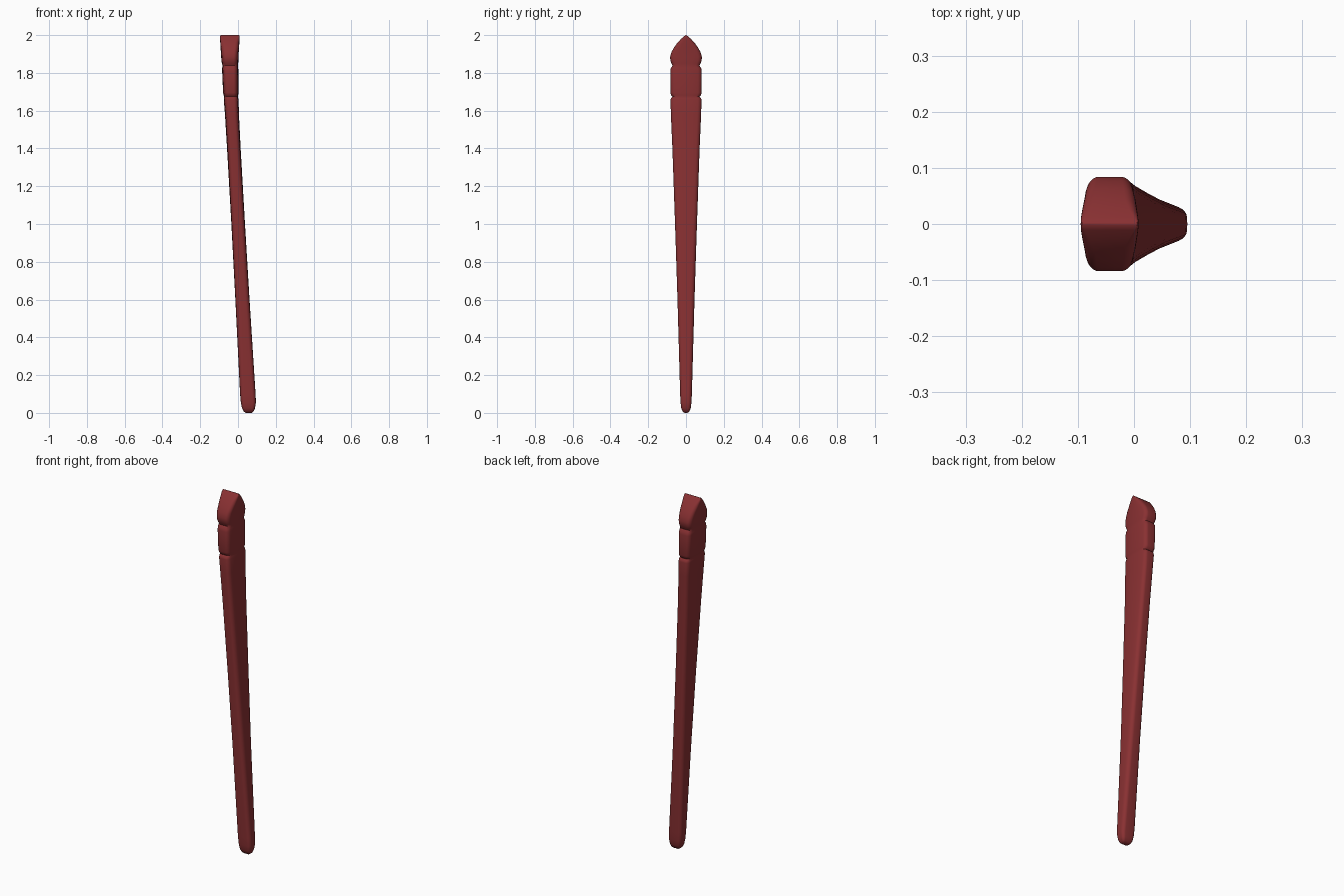
import bpy, bmesh, math

red = bpy.data.materials.new("dark_red")
red.diffuse_color = (0.25, 0.03, 0.032, 1)

# Stations from foot to crest: z, left x, right x, half width in y
STATIONS = [
    (0.000, 0.042, 0.072, 0.008), (0.008, 0.030, 0.083, 0.018),
    (0.025, 0.021, 0.090, 0.025), (0.055, 0.015, 0.095, 0.029),
    (0.100, 0.011, 0.093, 0.031), (0.60, -0.014, 0.061, 0.045),
    (1.00, -0.035, 0.037, 0.058), (1.40, -0.058, 0.014, 0.072),
    (1.58, -0.069, 0.005, 0.080), (1.655, -0.075, 0.003, 0.082),
    (1.666, -0.074, 0.001, 0.080), (1.674, -0.073, 0.000, 0.071),
    (1.682, -0.076, 0.001, 0.079), (1.695, -0.079, 0.002, 0.083),
    (1.810, -0.084, 0.002, 0.083), (1.826, -0.084, 0.001, 0.080),
    (1.838, -0.082, 0.000, 0.071), (1.850, -0.085, 0.001, 0.077),
    (1.865, -0.088, 0.002, 0.083), (1.885, -0.089, 0.003, 0.084),
    (1.910, -0.091, 0.004, 0.077), (1.935, -0.092, 0.006, 0.063),
    (1.960, -0.094, 0.007, 0.045), (1.980, -0.095, 0.008, 0.026),
    (1.993, -0.095, 0.008, 0.011), (2.000, -0.093, 0.006, 0.002),
]


def section(x0, x1, b):
    """Rounded rectangle whose x faces bulge slightly outward."""
    cx, a = (x0 + x1) / 2, (x1 - x0) / 2
    r = min(0.02, 0.55 * a, 0.55 * b)
    pts = []
    for q, (sx, sy) in enumerate([(1, 1), (-1, 1), (-1, -1), (1, -1)]):
        for k in range(6):
            t = math.radians(90 * q + 18 * k)
            pts.append((sx * (a - r) + r * math.cos(t), sy * (b - r) + r * math.sin(t)))
        # middle point of the following side, so the bulge stays curved
        if q == 1:
            pts += [(-a, b * f) for f in (0.4, 0, -0.4)]
        elif q == 3:
            pts += [(a, b * f) for f in (-0.4, 0, 0.4)]
    bulge = 0.2 * min(1, b / 0.083)
    return [(cx + x * (1 - bulge * (y / b) ** 2), y) for x, y in pts]


# Tapered post: skin the stations together
bm = bmesh.new()
rings = [[bm.verts.new((x, y, z)) for x, y in section(x0, x1, b)]
         for z, x0, x1, b in STATIONS]
for lo, hi in zip(rings, rings[1:]):
    n = len(lo)
    for i in range(n):
        j = (i + 1) % n
        bm.faces.new((lo[i], lo[j], hi[j], hi[i]))
bm.faces.new(rings[0][::-1])
bm.faces.new(rings[-1])
bmesh.ops.recalc_face_normals(bm, faces=bm.faces)
mesh = bpy.data.meshes.new("tapered_post")
bm.to_mesh(mesh)
bm.free()
mesh.materials.append(red)
post = bpy.data.objects.new("tapered_post", mesh)
bpy.context.collection.objects.link(post)
bpy.context.view_layer.objects.active = post
post.select_set(True)
bpy.ops.object.shade_smooth_by_angle(angle=math.radians(50))
